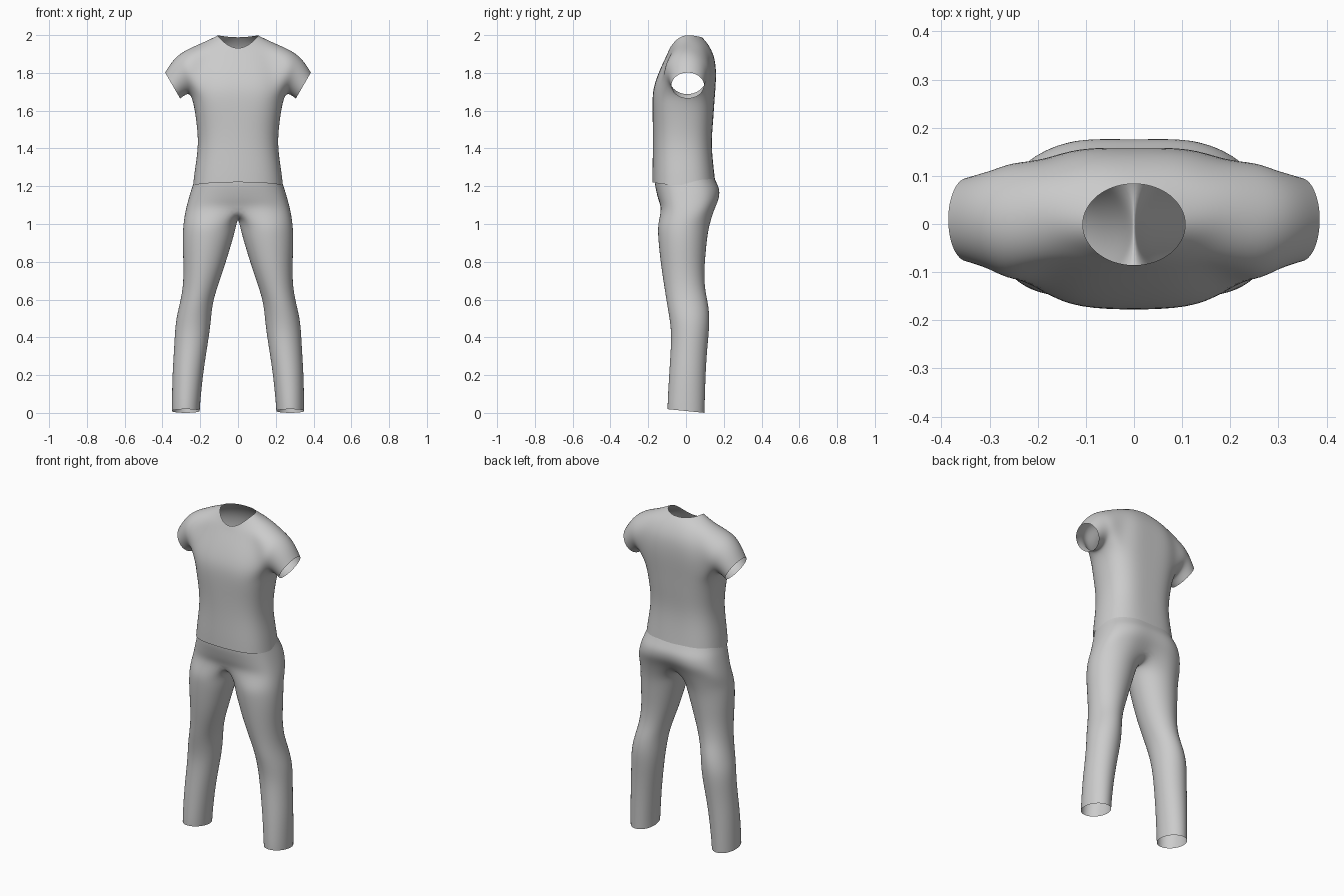
import bpy, bmesh, math
from mathutils import Vector

if "Cube" in bpy.data.objects:
    bpy.data.objects.remove(bpy.data.objects["Cube"])

grey = bpy.data.materials.new("plain_grey_cloth")
grey.diffuse_color = (0.6, 0.6, 0.6, 1)
grey.use_nodes = True
grey.node_tree.nodes["Principled BSDF"].inputs["Base Color"].default_value = grey.diffuse_color
FIT = 1.02  # allows for the slight shrink of subdivision


def power(v, p):
    return math.copysign(abs(v) ** p, v)


def half_ring(bm, n, a, yf, yb, zf, zs, zb, p=0.8, dent_f=0.0, dent_b=0.0):
    """Half of a body section, from front centre round the side to back centre."""
    mid, out = (yf + yb) / 2, []
    for i in range(n + 1):
        t = -math.pi / 2 + math.pi * i / n
        c, s = max(0, math.cos(t)), math.sin(t)
        x = 0 if i in (0, n) else a * FIT * power(c, p)
        y = mid + (yb - yf) / 2 * FIT * power(s, p)
        y -= math.copysign((dent_f if s < 0 else dent_b) * math.exp(-(x / 0.05) ** 2), s)
        z = zs + ((zf if s < 0 else zb) - zs) * s * s
        out.append(bm.verts.new((x, y, z)))
    return out


def bridge(bm, r0, r1, closed=False, skip=()):
    n = len(r0)
    for i in range(n if closed else n - 1):
        if i not in skip:
            j = (i + 1) % n
            bm.faces.new((r0[i], r0[j], r1[j], r1[i]))


def finish(bm, name):
    bmesh.ops.delete(bm, geom=[v for v in bm.verts if not v.link_faces], context='VERTS')
    bmesh.ops.recalc_face_normals(bm, faces=bm.faces)
    bm.normal_update()
    side = max(bm.faces, key=lambda f: f.calc_center_median().x)
    if side.normal.x < 0:
        bmesh.ops.reverse_faces(bm, faces=bm.faces)
    me = bpy.data.meshes.new(name)
    bm.to_mesh(me)
    bm.free()
    me.materials.append(grey)
    for poly in me.polygons:
        poly.use_smooth = True
    ob = bpy.data.objects.new(name, me)
    bpy.context.collection.objects.link(ob)
    mirror = ob.modifiers.new("mirror", 'MIRROR')
    mirror.use_clip = True
    mirror.merge_threshold = 0.001
    sub = ob.modifiers.new("smooth", 'SUBSURF')
    sub.levels = sub.render_levels = 2


# Shirt body: half width, front y, back y, front/side/back z, squareness, dents
bm = bmesh.new()
body = [
    (0.238, -0.178, 0.160, 1.222, 1.205, 1.215, 0.80, 0, 0.006),
    (0.228, -0.178, 0.152, 1.29, 1.29, 1.29, 0.80, 0, 0.008),
    (0.208, -0.174, 0.140, 1.42, 1.42, 1.42, 0.80, 0, 0.010),
    (0.219, -0.178, 0.150, 1.54, 1.54, 1.54, 0.80, 0.003, 0.010),
    (0.235, -0.184, 0.157, 1.65, 1.64, 1.65, 0.75, 0.008, 0.010),
    (0.245, -0.178, 0.164, 1.725, 1.72, 1.72, 0.75, 0.008, 0.012),
    (0.240, -0.148, 0.168, 1.80, 1.80, 1.80, 0.75, 0.004, 0.012),
    (0.225, -0.118, 0.160, 1.86, 1.88, 1.88, 0.80, 0, 0.010),
    (0.195, -0.098, 0.128, 1.90, 1.958, 1.94, 0.90, 0, 0.004),
    (0.140, -0.090, 0.098, 1.92, 1.983, 1.975, 1.0, 0, 0),
    (0.107, -0.086, 0.084, 1.928, 2.0, 1.988, 1.0, 0, 0),
]
rings = [half_ring(bm, 8, *r) for r in body]
LOW, HIGH = 4, 8  # rows bounding the armhole
for k in range(len(rings) - 1):
    bridge(bm, rings[k], rings[k + 1], skip=(2, 3, 4, 5) if LOW <= k < HIGH else ())

# Sleeve: starts on the armhole loop, from bottom centre round the back
loop = [rings[LOW][c] for c in (4, 5, 6)] + [rings[k][6] for k in range(LOW + 1, HIGH)]
loop += [rings[HIGH][c] for c in (6, 5, 4, 3, 2)]
loop += [rings[k][2] for k in range(HIGH - 1, LOW, -1)] + [rings[LOW][c] for c in (2, 3)]
# top x, top z, bottom x, bottom z, front y, back y
sleeve = [(0.262, 1.928, 0.250, 1.682, -0.118, 0.128),
          (0.315, 1.897, 0.265, 1.690, -0.098, 0.113),
          (0.355, 1.853, 0.285, 1.680, -0.086, 0.104),
          (0.386, 1.802, 0.306, 1.664, -0.078, 0.096)]
for tx, tz, bx, bz, yf, yb in sleeve:
    mid = Vector(((tx + bx) / 2, (yf + yb) / 2, (tz + bz) / 2))
    up = Vector(((tx - bx) / 2, 0, (tz - bz) / 2)) * FIT
    ring = []
    for i in range(16):
        t = math.tau * i / 16
        ring.append(bm.verts.new(mid - up * math.cos(t)
                                 + Vector((0, (yb - yf) / 2 * FIT * math.sin(t), 0))))
    bridge(bm, loop, ring, closed=True)
    loop = ring
finish(bm, "shirt")

# Trouser leg: z, inner x, outer x, front y, back y
bm = bmesh.new()
OUT, INN = 10, 6
leg = [(0.010, 0.203, 0.350, -0.098, 0.098), (0.06, 0.200, 0.350, -0.098, 0.100),
       (0.20, 0.186, 0.348, -0.090, 0.104), (0.32, 0.168, 0.340, -0.082, 0.111),
       (0.42, 0.152, 0.335, -0.078, 0.121), (0.50, 0.143, 0.328, -0.087, 0.126),
       (0.58, 0.135, 0.308, -0.102, 0.118), (0.66, 0.112, 0.292, -0.114, 0.099),
       (0.76, 0.077, 0.288, -0.130, 0.097), (0.86, 0.046, 0.293, -0.142, 0.106),
       (0.94, 0.022, 0.294, -0.149, 0.114), (1.00, 0.008, 0.290, -0.150, 0.126)]
prev = None
for z, xi, xo, yf, yb in leg:
    ring = []
    for i in range(OUT + INN):
        deg = -120 + 24 * i if i <= OUT else 120 + 20 * (i - OUT)
        c, s = math.cos(math.radians(deg)), math.sin(math.radians(deg))
        x = max(0.004, (xi + xo) / 2 + (xo - xi) / 2 * FIT * c)
        lift = -0.010 * s if z < 0.05 else 0  # hem hangs lower at the back
        ring.append(bm.verts.new((x, (yf + yb) / 2 + (yb - yf) / 2 * FIT * s, z + lift)))
    if prev:
        bridge(bm, prev, ring, closed=True)
    prev = ring

# Hips: half sections joined to the leg along the crotch seam
hips = [(0.278, -0.135, 0.158, 1.085, 1.06, 1.08, 0.75, 0.012, 0.030),
        (0.263, -0.146, 0.182, 1.125, 1.12, 1.13, 0.75, 0.002, 0.016),
        (0.246, -0.158, 0.184, 1.18, 1.18, 1.18, 0.78, 0, 0.009),
        (0.234, -0.164, 0.166, 1.215, 1.215, 1.215, 0.80, 0, 0.006),
        (0.222, -0.162, 0.146, 1.26, 1.26, 1.26, 0.80, 0, 0.006)]
rings = [half_ring(bm, OUT, *r) for r in hips]
first = rings[0]
seam = []
for k in range(1, INN):
    u = k / INN
    p = first[OUT].co.lerp(first[0].co, u)
    p.z -= 0.055 * math.sin(math.pi * u) ** 0.6
    seam.append(bm.verts.new((0, p.y, p.z)))
bridge(bm, prev, first + seam, closed=True)
for r0, r1 in zip(rings, rings[1:]):
    bridge(bm, r0, r1)
finish(bm, "trousers")
